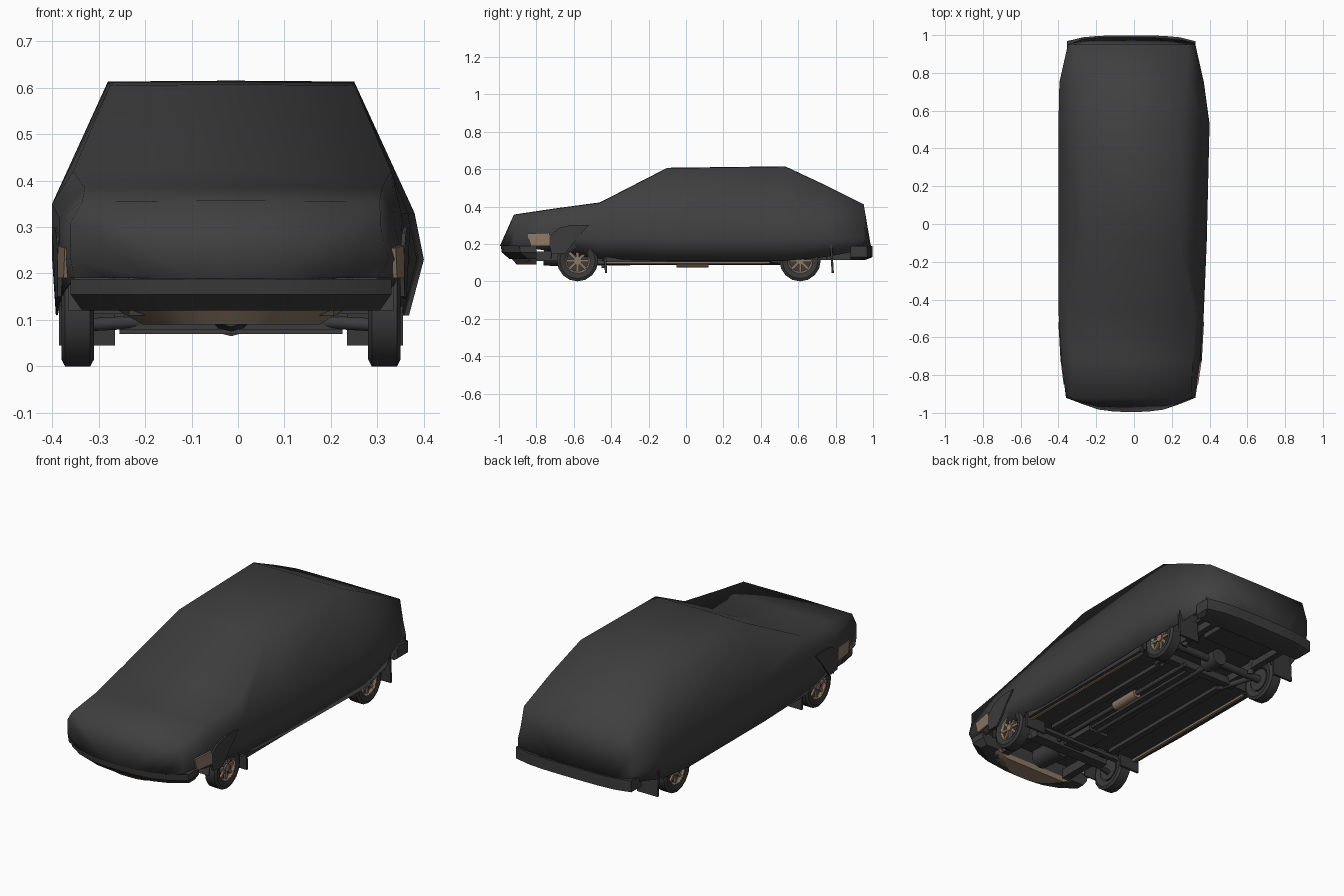
import bpy, bmesh, math
from mathutils import Matrix, Vector

default = bpy.data.objects.get("Cube")
if default:
    bpy.data.objects.remove(default, do_unlink=True)


def material(name, red, green, blue):
    mat = bpy.data.materials.new(name)
    mat.use_nodes = True
    mat.diffuse_color = (red, green, blue, 1)
    mat.node_tree.nodes["Principled BSDF"].inputs["Base Color"].default_value = (red, green, blue, 1)
    return mat


CLOTH = material("charcoal cloth", .05, .05, .05)
RUBBER = material("black rubber", .04, .04, .04)
METAL = material("dark underbody", .045, .045, .045)
TAN = material("warm tan", .27, .19, .13)
MID = -.015  # centre line of the car


def finish(name, bm, mat, smooth=None):
    bmesh.ops.recalc_face_normals(bm, faces=bm.faces)
    mesh = bpy.data.meshes.new(name)
    bm.to_mesh(mesh)
    bm.free()
    mesh.materials.append(mat)
    obj = bpy.data.objects.new(name, mesh)
    bpy.context.collection.objects.link(obj)
    if smooth:
        bpy.ops.object.select_all(action="DESELECT")
        obj.select_set(True)
        bpy.context.view_layer.objects.active = obj
        bpy.ops.object.shade_smooth_by_angle(angle=math.radians(smooth))
    return obj


def loft(name, rings, mat, closed=True, caps=False, cyclic=False, smooth=None):
    bm = bmesh.new()
    rows = [[bm.verts.new(point) for point in ring] for ring in rings]
    count = len(rows[0])
    pairs = list(zip(rows, rows[1:]))
    if cyclic:
        pairs.append((rows[-1], rows[0]))
    for near, far in pairs:
        for i in range(count if closed else count - 1):
            j = (i + 1) % count
            bm.faces.new((near[i], near[j], far[j], far[i]))
    if caps:
        bm.faces.new(rows[0])
        bm.faces.new(rows[-1])
    return finish(name, bm, mat, smooth)


def box(name, centre, size, mat, tilt=0):
    bm = bmesh.new()
    matrix = Matrix.Translation(centre) @ Matrix.Rotation(tilt, 4, "X") @ Matrix.Diagonal((*size, 1))
    bmesh.ops.create_cube(bm, size=1, matrix=matrix)
    return finish(name, bm, mat)


def rod(name, start, end, radius, mat, sides=10):
    start, end = Vector(start), Vector(end)
    bm = bmesh.new()
    turn = (end - start).to_track_quat("Z", "Y").to_matrix().to_4x4()
    bmesh.ops.create_cone(bm, cap_ends=True, segments=sides, radius1=radius, radius2=radius,
                          depth=(end - start).length, matrix=Matrix.Translation((start + end) / 2) @ turn)
    return finish(name, bm, mat, 40)


# Draped cover: a shell lofted from nose to tail
STEPS = [1 - i / 4 for i in range(9)]


def nose(z, pull=0, width=.345):
    return [(MID + width * f, -.995 + pull + .1 * abs(f) ** 3, z) for f in STEPS]


def tail(z, pull=0, width=.335):
    return [(MID + width * f, .99 - pull - .03 * f ** 4, z) for f in STEPS]


# y, right width, left width, hem, belt, top, right top, left top
STATIONS = [
    (-.92, .325, .36, .19, .29, .355, .305, .335),
    (-.72, .355, .385, .16, .3, .385, .31, .33),
    (-.46, .37, .4, .12, .33, .42, .33, .355),
    (-.1, .385, .4, .11, .33, .605, .25, .275),
    (.53, .4, .4, .11, .33, .613, .25, .28),
    (.75, .37, .395, .13, .33, .51, .275, .3),
    (.95, .325, .35, .17, .3, .41, .29, .32),
]


def section(y, right, left, hem, belt, top, top_r, top_l):
    outline = [(right * .92, hem), (right, .23), (right * .95, belt), (top_r, top), (MID, top + .002),
               (-top_l, top), (-left, belt + .02), (-left, .23), (-left * .98, hem)]
    return [(x, y, z) for x, z in outline]


cover = loft("car_cover", [nose(.19)] + [section(*s) for s in STATIONS] + [tail(.18)],
             CLOTH, closed=False, smooth=80)
shell = cover.modifiers.new("cloth thickness", "SOLIDIFY")
shell.thickness = .004
shell.offset = -1

# Bumpers and lower front valance
def slab(name, edges, back, mat):
    rings = [edge + [(edge[-1][0], back, edge[-1][2]), (edge[0][0], back, edge[0][2])] for edge in edges]
    return loft(name, rings, mat, caps=True, smooth=30)


slab("front_bumper", [nose(.188, .005), nose(.155, .01), nose(.12, .05, .32)], -.8, METAL)
slab("front_valance", [nose(.125, .06, .25), nose(.09, .09, .19)], -.8, TAN)
slab("rear_bumper", [tail(.19, -.008, .34), tail(.13, -.008, .34), tail(.115, .03, .32)], .88, METAL)


# Side lamps and front wings showing beyond the cover
def side_x(side, y):
    column = 1 if side > 0 else 2
    for near, far in zip(STATIONS, STATIONS[1:]):
        if y <= far[0]:
            blend = (y - near[0]) / (far[0] - near[0])
            return side * (near[column] + blend * (far[column] - near[column]) + .004)


def side_plate(name, side, outline, mat):
    rings = [[(side_x(side, y) - side * depth, y, z) for y, z in outline] for depth in (0, .009)]
    loft(name, rings, mat, caps=True)


LAMP = [(-.85, .255), (-.73, .26), (-.73, .19), (-.83, .19)]
WING = [(-.73, .19), (-.73, .24), (-.68, .285), (-.62, .3), (-.52, .3), (-.59, .22), (-.65, .145), (-.72, .15)]


# Wheels, wheel arches and mud flaps
def disc_ring(x, y, z, radius, sides=16):
    return [(x, y + radius * math.cos(math.tau * i / sides), z + radius * math.sin(math.tau * i / sides))
            for i in range(sides)]


TYRE = [(-.028, .066), (-.035, .095), (-.027, .11), (.027, .11), (.035, .095), (.028, .066)]
for side, label in ((1, "left"), (-1, "right")):
    side_plate(label + "_lamp", side, LAMP, TAN)
    side_plate(label + "_front_wing", side, WING, METAL)
    for end, y in (("front", -.58), ("rear", .61)):
        x = MID + side * .33
        prefix = label + "_" + end + "_"
        loft(prefix + "tyre", [disc_ring(x + side * w, y, .11, r) for w, r in TYRE],
             RUBBER, cyclic=True, smooth=40)
        loft(prefix + "rim", [disc_ring(x + side * w, y, .11, r) for w, r in
                              ((.03, .068), (.018, .058), (-.025, .066))], TAN, smooth=30)
        rod(prefix + "brake_drum", (x - side * .03, y, .11), (x + side * .012, y, .11), .06, METAL, 16)
        rod(prefix + "hub", (x, y, .11), (x + side * .03, y, .11), .02, TAN)
        for k in range(4):
            box(prefix + "spoke", (x + side * .018, y, .11), (.01, .12, .014), TAN, k * math.pi / 4)
        arch = []
        for k in range(11):
            angle = math.pi * k / 10
            arch.append([(MID + side * w, y + r * math.cos(angle), .12 + r * math.sin(angle))
                         for w, r in ((.26, .145), (.35, .145), (.35, .14), (.26, .14))])
        loft(prefix + "wheel_arch", arch, METAL, caps=True, smooth=40)
        flap_y, flap_top = (-.43, .13) if end == "front" else (.78, .2)
        box(prefix + "mud_flap", (MID + side * .31, flap_y, (flap_top + .045) / 2),
            (.12, .012, flap_top - .045), RUBBER, .06)

    # Sills, rails and suspension arms
    box(label + "_sill", (MID + side * .345, .01, .117), (.03, .9, .03), METAL)
    box(label + "_sill_strip", (MID + side * .335, .01, .1), (.014, .88, .008), TAN)
    box(label + "_floor_rail", (MID + side * .19, 0, .1), (.035, .85, .02), METAL)
    box(label + "_front_rail", (MID + side * .2, -.64, .135), (.04, .44, .05), METAL)
    box(label + "_rear_rail", (MID + side * .22, .7, .135), (.035, .5, .04), METAL)
    rod(label + "_front_arm", (MID + side * .12, -.54, .1), (MID + side * .3, -.58, .09), .014, METAL)
    rod(label + "_trailing_arm", (MID + side * .2, .4, .11), (MID + side * .25, .61, .1), .014, METAL)
    rod(label + "_rear_damper", (MID + side * .22, .64, .1), (MID + side * .2, .7, .22), .016, METAL)

# Floor pan and centre tunnel
box("floor_pan", (MID, .01, .12), (.69, .92, .015), METAL)
box("rear_floor", (MID, .71, .165), (.52, .5, .015), METAL)
box("engine_bay_panel", (MID, -.66, .2), (.52, .46, .015), METAL)
box("tunnel", (MID, .02, .109), (.09, .85, .02), METAL)

# Running gear
box("front_crossmember", (MID, -.54, .1), (.46, .06, .04), METAL)
box("lower_crossbar", (MID, -.44, .08), (.48, .025, .02), METAL)
box("gearbox", (MID, -.4, .11), (.12, .2, .05), METAL)
rod("engine_sump", (MID, -.76, .14), (MID, -.58, .13), .055, METAL, 12)
rod("drive_shaft", (MID, -.3, .1), (MID, .58, .1), .013, METAL)
rod("rear_axle", (MID - .3, .61, .11), (MID + .3, .61, .11), .02, METAL)
rod("differential", (MID, .56, .11), (MID, .66, .11), .045, METAL, 12)
rod("exhaust_pipe", (.08, -.5, .1), (.08, .5, .1), .012, METAL)
rod("exhaust_box", (.08, -.05, .1), (.08, .12, .1), .025, TAN)
box("rear_crossmember", (MID, .47, .12), (.5, .04, .04), METAL)
box("fuel_tank", (MID, .82, .145), (.34, .16, .05), METAL)
